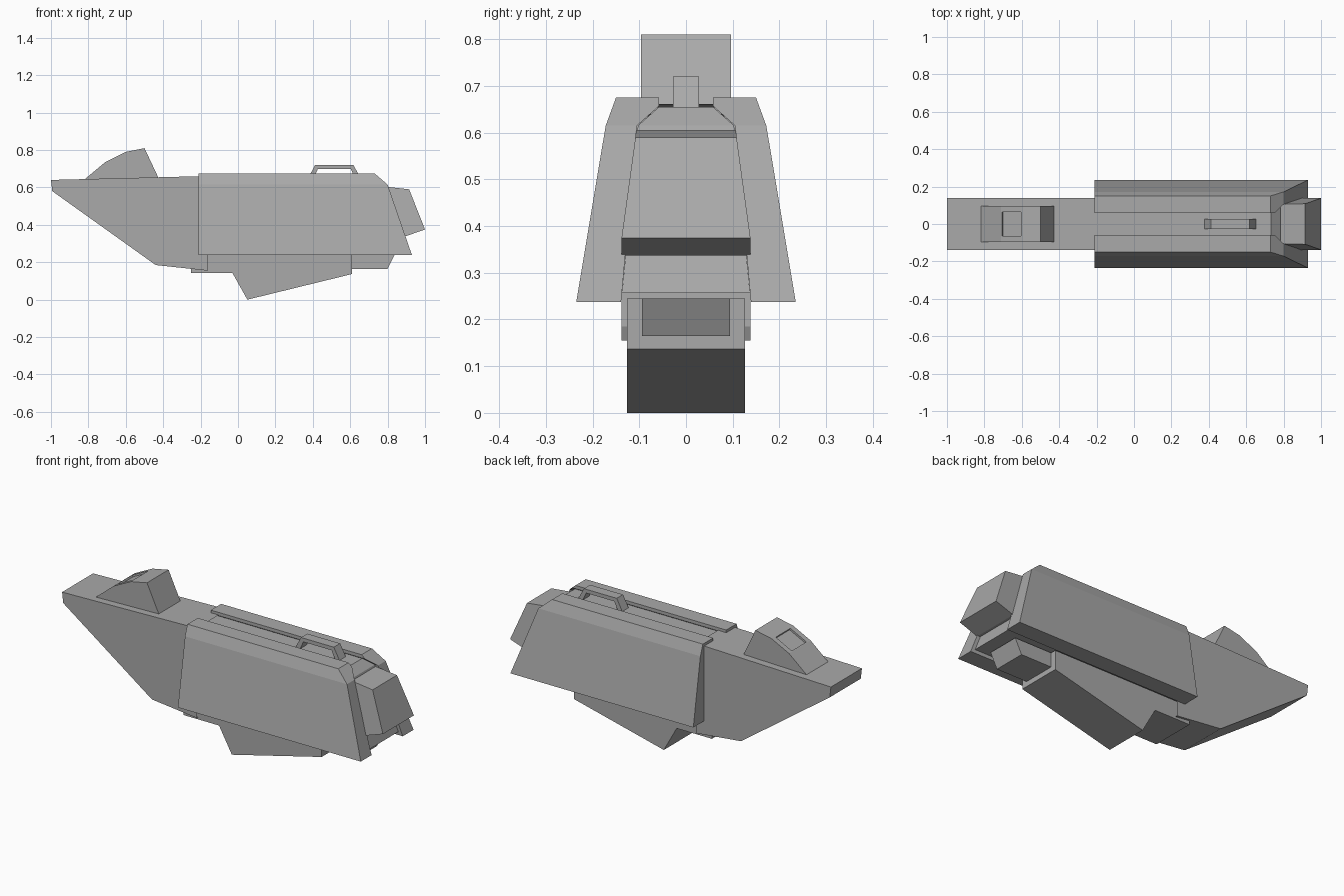
import bpy, bmesh

cube = bpy.data.objects.get("Cube")
if cube:
    bpy.data.objects.remove(cube, do_unlink=True)

grey = bpy.data.materials.new("hull_grey")
grey.use_nodes = True
grey.diffuse_color = (0.4, 0.4, 0.4, 1)
grey.node_tree.nodes["Principled BSDF"].inputs["Base Color"].default_value = grey.diffuse_color


def finish(name, bm, open_end=None):
    """Turn a closed bmesh into an object, optionally leaving one end open."""
    bmesh.ops.recalc_face_normals(bm, faces=bm.faces)
    if open_end is not None:
        ends = [f for f in bm.faces if all(abs(v.co.x - open_end) < 1e-4 for v in f.verts)]
        bmesh.ops.delete(bm, geom=ends, context="FACES_ONLY")
    mesh = bpy.data.meshes.new(name)
    bm.to_mesh(mesh)
    bm.free()
    mesh.materials.append(grey)
    obj = bpy.data.objects.new(name, mesh)
    bpy.context.collection.objects.link(obj)
    return obj


def side_profile(profile, width):
    """Extrude an (x, z) outline across y; width gives the half width at z."""
    bm = bmesh.new()
    rows = [[bm.verts.new((x, s * width(z), z)) for x, z in profile] for s in (-1, 1)]
    n = len(profile)
    for i in range(n):
        j = (i + 1) % n
        bm.faces.new((rows[0][i], rows[0][j], rows[1][j], rows[1][i]))
    for row in rows:
        bm.faces.new(row)
    bmesh.ops.recalc_face_normals(bm, faces=bm.faces)
    return bm


def rear_end(z):
    """Slanted rear outline of the armour, as x at height z."""
    if z > 0.615:
        return 0.8 - (z - 0.615) / 0.06 * 0.07
    return 0.93 - (z - 0.238) / 0.377 * 0.13


def long_section(section, start, inset, split):
    """Extrude a (y, z) section along x to the slanted rear end.
    split holds the two corner indices where the rear face bends."""
    bm = bmesh.new()
    front = [bm.verts.new((start, y, z)) for y, z in section]
    rear = [bm.verts.new((rear_end(z) - inset, y, z)) for y, z in section]
    n = len(section)
    for i in range(n):
        j = (i + 1) % n
        bm.faces.new((front[i], front[j], rear[j], rear[i]))
    a, b = split
    bm.faces.new(front)
    bm.faces.new(rear[a:b + 1])
    bm.faces.new(rear[b:] + rear[:a + 1])
    return bm


# Prow, open where it slides into the armour
prow = [(-1, 0.64), (-0.993, 0.58), (-0.44, 0.185), (-0.16, 0.155), (-0.16, 0.661)]
finish("prow", side_profile(prow, lambda z: 0.138), open_end=-0.16)

# Central hull
hull = [(0.058, 0.655), (0.103, 0.615), (0.137, 0.257),
        (-0.137, 0.257), (-0.103, 0.615), (-0.058, 0.655)]
finish("central_hull", long_section(hull, -0.2, 0.02, (1, 4)))

# Armour panels on both sides
panel = [(0.058, 0.675), (0.15, 0.675), (0.172, 0.615), (0.235, 0.238),
         (0.139, 0.238), (0.105, 0.615), (0.058, 0.657)]
for side, name in ((1, "back_armour"), (-1, "front_armour")):
    section = [(side * y, z) for y, z in panel]
    finish(name, long_section(section, -0.21, 0, (2, 5)))

# Tail block, wider at the bottom
tail = [(0.78, 0.605), (0.915, 0.59), (1, 0.375), (0.89, 0.337), (0.85, 0.337)]
finish("tail_block", side_profile(tail, lambda z: 0.107 + max(0, min(1, (0.6 - z) / 0.225)) * 0.031))

# Keel and the small block behind it
keel = [(-0.25, 0.143), (-0.03, 0.143), (0.05, 0), (0.61, 0.137), (0.61, 0.245), (-0.25, 0.245)]
finish("keel", side_profile(keel, lambda z: 0.126))
rear_block = [(0.6, 0.165), (0.8, 0.165), (0.84, 0.245), (0.6, 0.245)]
finish("rear_block", side_profile(rear_block, lambda z: 0.094))

# Canopy with a sunken window
canopy = [(-0.83, 0.635), (-0.71, 0.735), (-0.6, 0.79), (-0.5, 0.81), (-0.42, 0.64)]
bm = side_profile(canopy, lambda z: 0.096)
window = next(f for f in bm.faces if len(f.verts) == 4
              and abs(f.calc_center_median().x + 0.655) < 0.01)
bmesh.ops.inset_individual(bm, faces=[window], thickness=0.008)
for v in window.verts:
    v.co.y = 0.065 if v.co.y > 0 else -0.065
bmesh.ops.inset_individual(bm, faces=[window], thickness=0.0005, depth=-0.01)
finish("canopy", bm)

# Carrying handle on the roof
handle = [(0.375, 0.65), (0.412, 0.72), (0.617, 0.72), (0.655, 0.65),
          (0.625, 0.65), (0.603, 0.699), (0.427, 0.699), (0.405, 0.65)]
finish("handle", side_profile(handle, lambda z: 0.028))
